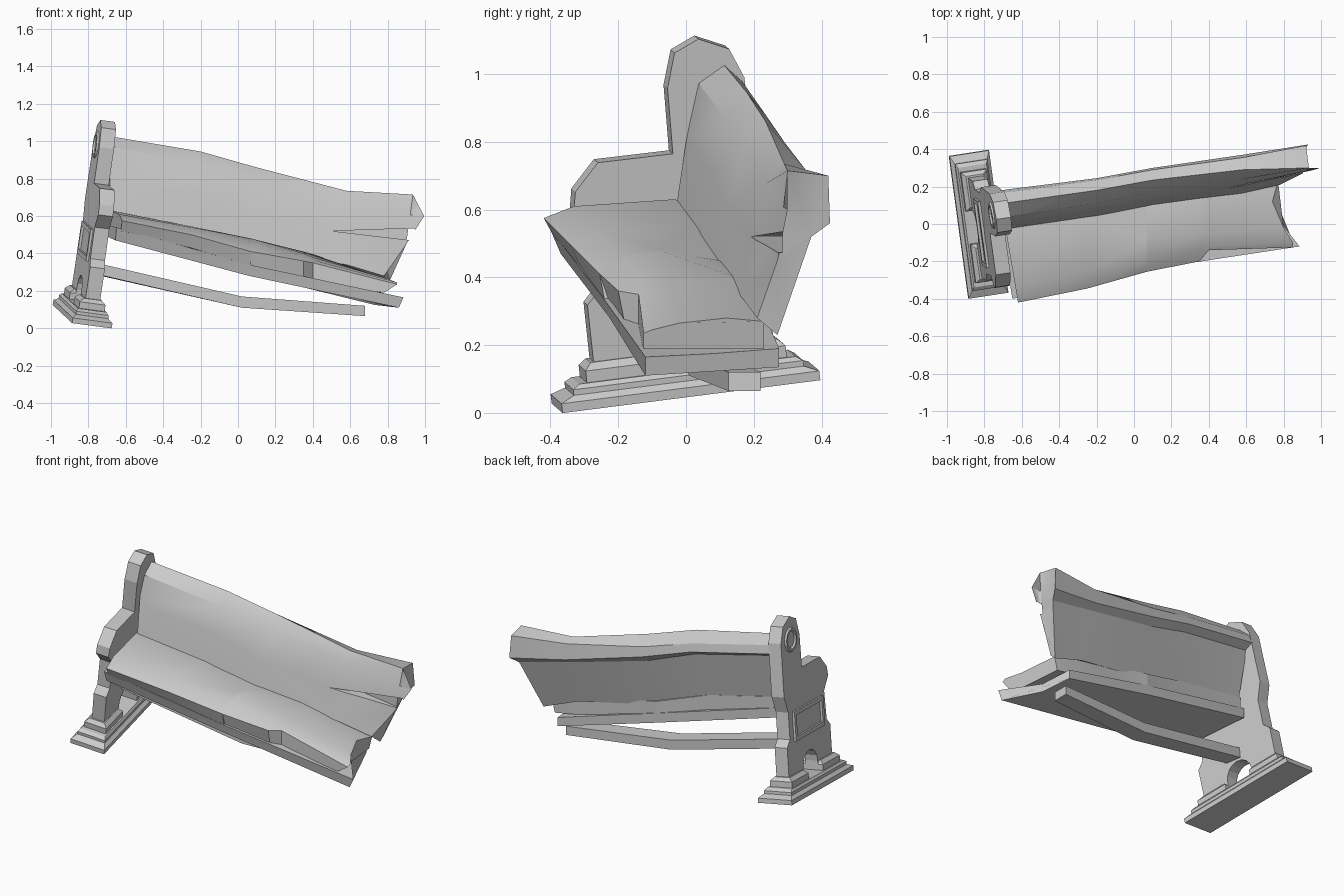
import bpy, bmesh, math
from mathutils import Matrix, Vector

cube = bpy.data.objects.get("Cube")
if cube:
    bpy.data.objects.remove(cube, do_unlink=True)

stone = bpy.data.materials.new("light grey stone")
stone.use_nodes = True
GREY = (0.6, 0.6, 0.6, 1)
stone.diffuse_color = GREY
stone.node_tree.nodes["Principled BSDF"].inputs["Base Color"].default_value = GREY

# Tilted frame of the toppled end support
side = Vector((0.98, 0.15, -0.13)).normalized()
along = Vector((-0.17, 0.977, 0.13))
along = (along - side * along.dot(side)).normalized()
up = side.cross(along)
TILT = Matrix.Translation((-0.833, 0, 0.062)) @ Matrix((side, along, up)).transposed().to_4x4()


def finish(bm, name, matrix=None, smooth=None):
    bmesh.ops.recalc_face_normals(bm, faces=bm.faces)
    mesh = bpy.data.meshes.new(name)
    bm.to_mesh(mesh)
    bm.free()
    mesh.materials.append(stone)
    obj = bpy.data.objects.new(name, mesh)
    bpy.context.collection.objects.link(obj)
    if matrix:
        obj.matrix_world = matrix
    if smooth:
        bpy.ops.object.select_all(action='DESELECT')
        obj.select_set(True)
        bpy.context.view_layer.objects.active = obj
        bpy.ops.object.shade_smooth_by_angle(angle=math.radians(smooth))
    return obj


def skin(bm, rings):
    rings = [[bm.verts.new(p) for p in ring] for ring in rings]
    for a, b in zip(rings, rings[1:]):
        for i in range(len(a)):
            j = (i + 1) % len(a)
            bm.faces.new((a[i], a[j], b[j], b[i]))
    bm.faces.new(rings[0])
    bm.faces.new(rings[-1])


def loft(name, sections, ends=None, smooth=30, skew=0.17):
    """Skin (x, outline) sections; the first one follows the skewed end support."""
    rings = [[(x, y, z) for y, z in outline] for x, outline in sections]
    y0 = rings[0][0][1]
    rings[0] = [(x - skew * (y - y0), y, z) for x, y, z in rings[0]]
    if ends:
        rings[-1] = [(x, y, z) for x, (_, y, z) in zip(ends, rings[-1])]
    bm = bmesh.new()
    skin(bm, rings)
    return finish(bm, name, smooth=smooth)


def plate(name, outline, x0, x1):
    bm = bmesh.new()
    skin(bm, [[(x, v, w) for v, w in outline] for x in (x0, x1)])
    return finish(bm, name, TILT)


def steps(name, levels, v=0):
    """Stack of rectangles (half width, half depth, height)."""
    bm = bmesh.new()
    skin(bm, [[(sx * a, v + sy * b, w) for sx, sy in ((-1, -1), (1, -1), (1, 1), (-1, 1))]
              for a, b, w in levels])
    return finish(bm, name, TILT)


def cut_wedge(obj, name, tri, y0, y1):
    bm = bmesh.new()
    skin(bm, [[(x, y, z) for x, z in tri] for y in (y0, y1)])
    cutter = finish(bm, name)
    cutter.hide_render = True
    cutter.hide_viewport = True
    cutter.display_type = 'WIRE'
    mod = obj.modifiers.new("crack", 'BOOLEAN')
    mod.operation = 'DIFFERENCE'
    mod.solver = 'EXACT'
    mod.object = cutter


# End support: shaped panel with an arch between its two legs
arch = [(0.09 * math.cos(t), 0.13 + 0.09 * math.sin(t))
        for t in (math.pi * i / 8 for i in range(9))]
outline = [(-0.27, 0.07), (-0.27, 0.3), (-0.23, 0.34), (-0.22, 0.51), (-0.28, 0.585),
           (-0.27, 0.64), (-0.194, 0.718), (0.031, 0.716), (0.036, 0.912), (0.068, 1.014),
           (0.143, 1.046), (0.231, 1.005), (0.267, 0.915), (0.27, 0.6), (0.23, 0.5),
           (0.23, 0.34), (0.27, 0.3), (0.27, 0.07), (0.09, 0.07)] + arch + [(-0.09, 0.07)]
plate("end_panel", outline, -0.038, 0.042)

steps("base_slab", [(0.108, 0.387, 0), (0.108, 0.387, 0.028), (0.088, 0.345, 0.045),
                    (0.088, 0.345, 0.062), (0.078, 0.325, 0.075)])
for label, sign in (("front", -1), ("back", 1)):
    steps(label + "_foot", [(0.07, 0.105, 0.06), (0.07, 0.105, 0.11), (0.048, 0.085, 0.13)],
          0.195 * sign)

# Carved frame and ring on the outer face
for i, (v, w, hv, hw) in enumerate([(0, 0.33, 0.18, 0.012), (0, 0.48, 0.18, 0.012),
                                    (-0.17, 0.405, 0.012, 0.075), (0.17, 0.405, 0.012, 0.075)]):
    plate("frame_bar_%d" % i, [(v - hv, w - hw), (v + hv, w - hw), (v + hv, w + hw),
                               (v - hv, w + hw)], -0.052, -0.036)
bpy.ops.mesh.primitive_torus_add(major_radius=0.06, minor_radius=0.014,
                                 major_segments=14, minor_segments=6)
ring = bpy.context.object
ring.name = "carved_ring"
ring.data.materials.append(stone)
ring.matrix_world = TILT @ Matrix.Translation((-0.036, 0.15, 0.91)) @ Matrix.Rotation(math.pi / 2, 4, 'Y')

# Backrest with its overhanging top rail, snapped at the far end
back = loft("backrest", [
    (-0.68, [(-0.03, 0.6), (0, 0.8), (0.035, 0.975), (0.11, 1.03), (0.165, 0.98),
             (0.18, 0.93), (0.13, 0.9), (0.07, 0.58)]),
    (-0.2, [(0.04, 0.5), (0.075, 0.71), (0.11, 0.875), (0.18, 0.945), (0.235, 0.88),
            (0.245, 0.83), (0.2, 0.8), (0.13, 0.49)]),
    (0.1, [(0.1, 0.42), (0.125, 0.6), (0.17, 0.78), (0.235, 0.86), (0.29, 0.8),
            (0.3, 0.74), (0.26, 0.7), (0.19, 0.4)]),
    (0.58, [(0.165, 0.34), (0.21, 0.53), (0.24, 0.68), (0.29, 0.735), (0.355, 0.715),
           (0.37, 0.62), (0.33, 0.59), (0.24, 0.31)]),
    (0.93, [(0.21, 0.28), (0.27, 0.45), (0.3, 0.6), (0.3, 0.715), (0.42, 0.7),
            (0.425, 0.56), (0.37, 0.52), (0.27, 0.23)]),
], ends=[0.78, 0.9, 0.995, 0.935, 0.92, 0.93, 0.9, 0.8])
cut_wedge(back, "backrest_crack", [(0.5, 0.52), (1.1, 0.45), (1.1, 0.54)], 0.1, 0.285)

# Seat: a whole half, and a sunken broken half
loft("seat_near_half", [
    (-0.62, [(-0.42, 0.575), (-0.33, 0.61), (-0.04, 0.63), (0.08, 0.62),
             (0.08, 0.52), (-0.3, 0.49), (-0.39, 0.52)]),
    (-0.25, [(-0.345, 0.5), (-0.26, 0.54), (0.01, 0.545), (0.13, 0.53),
             (0.13, 0.42), (-0.22, 0.4), (-0.31, 0.43)]),
    (0.07, [(-0.255, 0.41), (-0.19, 0.46), (-0.08, 0.48), (0.2, 0.43),
            (0.2, 0.31), (-0.15, 0.3), (-0.24, 0.33)]),
])
loft("seat_far_half", [
    (0.07, [(-0.255, 0.41), (-0.19, 0.46), (-0.08, 0.48), (0.1, 0.45), (0.2, 0.43),
            (0.2, 0.31), (-0.22, 0.31)]),
    (0.35, [(-0.2, 0.36), (-0.13, 0.385), (-0.06, 0.4), (0.12, 0.41), (0.21, 0.38),
            (0.21, 0.26), (-0.18, 0.26)]),
    (0.4, [(-0.14, 0.35), (-0.12, 0.365), (-0.05, 0.38), (0.13, 0.395), (0.22, 0.36),
           (0.22, 0.25), (-0.14, 0.25)]),
    (0.85, [(-0.125, 0.235), (-0.1, 0.245), (-0.02, 0.265), (0.12, 0.28), (0.23, 0.27),
            (0.23, 0.19), (-0.125, 0.19)]),
], ends=[0.85, 0.85, 0.8, 0.74, 0.77, 0.75, 0.78], skew=0)

# Thin board under the seat, with a notched broken end
loft("seat_board", [
    (-0.65, [(-0.4, 0.54), (-0.1, 0.55), (0.08, 0.56), (0.08, 0.5), (-0.1, 0.49), (-0.37, 0.47)]),
    (0.06, [(-0.245, 0.34), (0, 0.35), (0.2, 0.36), (0.2, 0.3), (0, 0.29), (-0.225, 0.28)]),
    (0.885, [(-0.12, 0.165), (0.08, 0.175), (0.275, 0.19), (0.275, 0.135), (0.08, 0.125), (-0.12, 0.11)]),
], ends=[0.885, 0.73, 0.7, 0.7, 0.73, 0.86])


# Sagging stretcher beam
def bar(y0, y1, z0, z1):
    return [(y0, z0), (y1, z0), (y1, z1), (y0, z1)]


loft("stretcher_beam", [(-0.76, bar(-0.09, 0.01, 0.29, 0.35)), (0.02, bar(0.01, 0.12, 0.11, 0.17)),
                        (0.68, bar(0.125, 0.22, 0.065, 0.12))], smooth=20)
